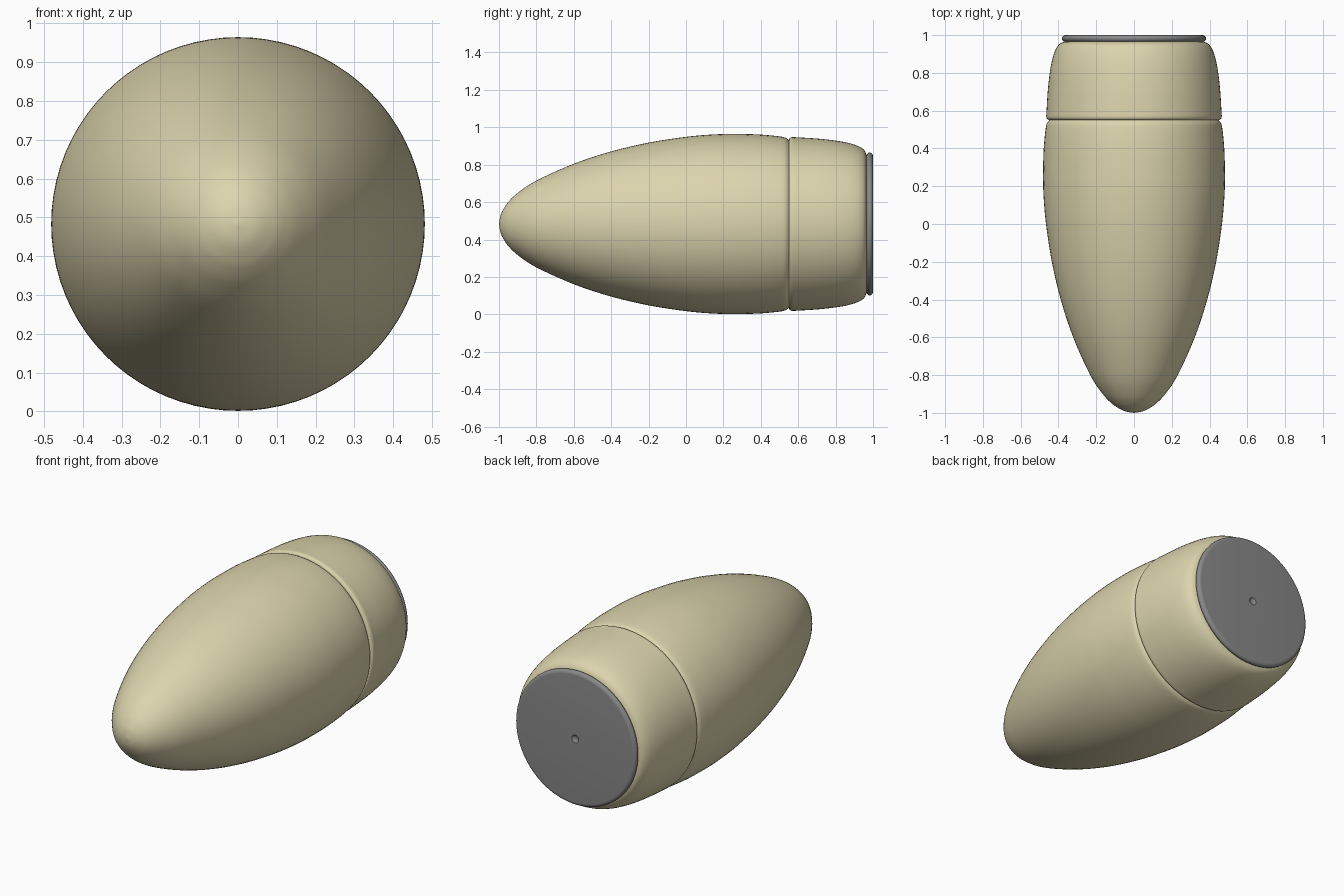
import bpy, bmesh, math

if "Cube" in bpy.data.objects:
    bpy.data.objects.remove(bpy.data.objects["Cube"])

CZ = 0.483      # height of the long axis
SEGS = 80


def smooth_profile(pts, n=4):
    """Catmull-Rom interpolation through (y, radius) points."""
    out = []
    for i in range(len(pts) - 1):
        p0, p1 = pts[max(i - 1, 0)], pts[i]
        p2, p3 = pts[i + 1], pts[min(i + 2, len(pts) - 1)]
        for k in range(n):
            t = k / n
            out.append(tuple(0.5 * (2 * b + (c - a) * t
                                    + (2 * a - 5 * b + 4 * c - d) * t * t
                                    + (3 * b - a - 3 * c + d) * t ** 3)
                             for a, b, c, d in zip(p0, p1, p2, p3)))
    return out + [pts[-1]]


def lathe(name, profile, mat):
    """Spin a (y, radius) profile about the long axis."""
    bm = bmesh.new()
    verts = [bm.verts.new((max(r, 0), y, CZ)) for y, r in profile]
    edges = [bm.edges.new(p) for p in zip(verts, verts[1:])]
    bmesh.ops.spin(bm, geom=verts + edges, cent=(0, 0, CZ), axis=(0, 1, 0),
                   angle=math.tau, steps=SEGS, use_merge=False)
    bmesh.ops.remove_doubles(bm, verts=bm.verts, dist=1e-5)
    bmesh.ops.recalc_face_normals(bm, faces=bm.faces)
    me = bpy.data.meshes.new(name)
    bm.to_mesh(me)
    bm.free()
    ob = bpy.data.objects.new(name, me)
    bpy.context.collection.objects.link(ob)
    me.materials.append(mat)
    bpy.context.view_layer.objects.active = ob
    ob.select_set(True)
    bpy.ops.object.shade_smooth_by_angle(angle=math.radians(40))
    ob.select_set(False)
    return ob


def material(name, color):
    m = bpy.data.materials.new(name)
    m.diffuse_color = (*color, 1)
    m.use_nodes = True
    m.node_tree.nodes["Principled BSDF"].inputs["Base Color"].default_value = m.diffuse_color
    return m


tan = material("tan", (0.72, 0.66, 0.42))
grey = material("grey", (0.25, 0.25, 0.25))

# Pointed nose shell, easing into the groove
nose = smooth_profile([(-1, 0), (-0.992, 0.045), (-0.975, 0.082), (-0.95, 0.118),
                       (-0.9, 0.166), (-0.8, 0.232), (-0.6, 0.322), (-0.4, 0.388),
                       (-0.2, 0.435), (0, 0.466), (0.15, 0.479), (0.26, 0.4815),
                       (0.38, 0.479), (0.47, 0.472), (0.52, 0.465),
                       (0.538, 0.458), (0.55, 0.448)])
lathe("nose_shell", nose, tan)

# Rear sleeve with a rolled front lip and rounded back shoulder
sleeve = smooth_profile([(0.55, 0.448), (0.555, 0.459), (0.568, 0.4645),
                         (0.6, 0.463), (0.7, 0.457), (0.8, 0.446), (0.87, 0.433),
                         (0.92, 0.417), (0.95, 0.398), (0.963, 0.375), (0.967, 0.35)])
lathe("rear_sleeve", sleeve + [(0.967, 0)], tan)

# Round-edged end disc with a small centre dimple
mid, half = 0.982, 0.018
rim = [(mid + half * math.sin(a), 0.361 + 0.021 * math.cos(a))
       for a in (math.radians(-90 + 15 * i) for i in range(13))]
lathe("end_disc", [(mid - half, 0)] + rim
      + [(1.0, 0.022), (0.994, 0.017), (0.99, 0.009), (0.989, 0)], grey)
